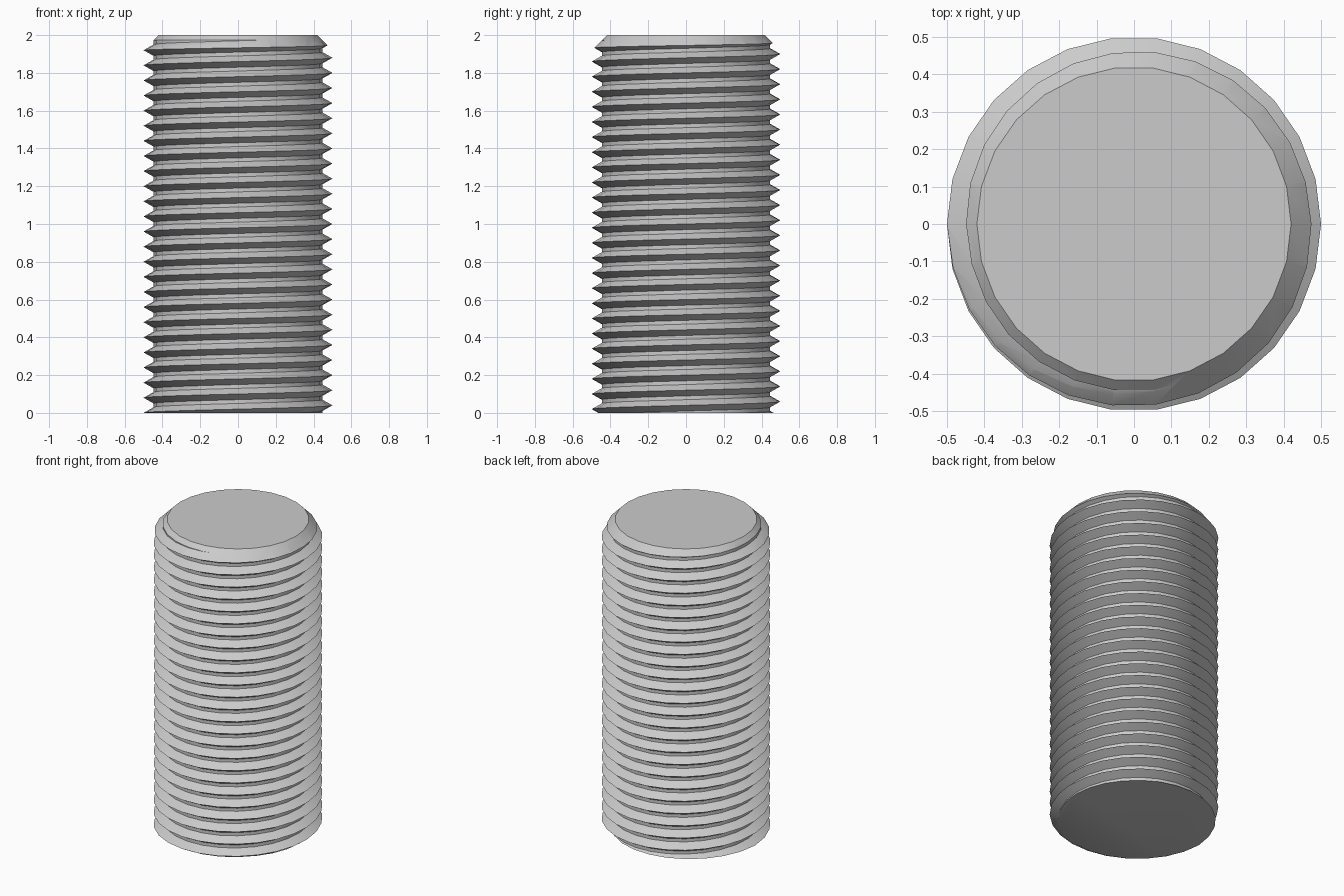
import bpy, bmesh, math
from mathutils import Vector

old = bpy.data.objects.get("Cube")
if old:
    bpy.data.objects.remove(old, do_unlink=True)

LENGTH, PITCH = 2.0, 0.08
CREST, ROOT, TIP = 0.5, 0.447, 0.42
STEPS = 26            # facets per turn
FLANK = 0.03          # height of each sloping thread face

steel = bpy.data.materials.new("light grey steel")
steel.use_nodes = True
steel.diffuse_color = (0.6, 0.6, 0.6, 1)
steel.node_tree.nodes["Principled BSDF"].inputs["Base Color"].default_value = (0.6, 0.6, 0.6, 1)


def add_object(name, bm):
    bmesh.ops.recalc_face_normals(bm, faces=bm.faces[:])
    mesh = bpy.data.meshes.new(name)
    bm.to_mesh(mesh)
    bm.free()
    mesh.materials.append(steel)
    obj = bpy.data.objects.new(name, mesh)
    bpy.context.collection.objects.link(obj)
    return obj


# Right-handed thread: one tooth profile swept along a helix, overlong at both ends
bm = bmesh.new()
profile = [(ROOT, -FLANK), (CREST, 0), (ROOT, FLANK), (ROOT, PITCH - FLANK)]
turns = int(LENGTH / PITCH) + 4
columns = []
for i in range(turns * STEPS + 1):
    a = math.tau * i / STEPS
    rise = PITCH * (i / STEPS - 2.5)
    columns.append([bm.verts.new((r * math.cos(a), r * math.sin(a), z + rise))
                    for r, z in profile])
for a, b in zip(columns, columns[1:]):
    for j in range(3):
        bm.faces.new((a[j], b[j], b[j + 1], a[j + 1]))
bmesh.ops.remove_doubles(bm, verts=bm.verts[:], dist=1e-4)

# Trim the sweep square and close both ends
for z, side in ((0, -1), (LENGTH, 1)):
    bmesh.ops.bisect_plane(bm, geom=bm.verts[:] + bm.edges[:] + bm.faces[:], dist=1e-5,
                           plane_co=(0, 0, z), plane_no=(0, 0, side), clear_outer=True)
    rim = [e for e in bm.edges if e.is_boundary and all(abs(v.co.z - z) < 1e-4 for v in e.verts)]
    bmesh.ops.contextual_create(bm, geom=rim)
stud = add_object("threaded_stud", bm)

# Chamfered envelope that bevels the top end
bm = bmesh.new()
rings = []
for r, z in ((0.7, -0.2), (0.7, LENGTH - 0.28), (TIP, LENGTH), (TIP, LENGTH + 0.1)):
    rings.append([bm.verts.new((r * math.cos(math.tau * k / STEPS),
                                r * math.sin(math.tau * k / STEPS), z)) for k in range(STEPS)])
for lo, hi in zip(rings, rings[1:]):
    for k in range(STEPS):
        n = (k + 1) % STEPS
        bm.faces.new((lo[k], lo[n], hi[n], hi[k]))
bm.faces.new(rings[0])
bm.faces.new(rings[-1])
envelope = add_object("chamfer_cutter", bm)
envelope.hide_render = True

cut = stud.modifiers.new("Chamfer", 'BOOLEAN')
cut.operation = 'INTERSECT'
cut.solver = 'EXACT'
cut.object = envelope
bpy.context.view_layer.objects.active = stud
stud.select_set(True)
bpy.ops.object.modifier_apply(modifier=cut.name)
bpy.data.objects.remove(envelope, do_unlink=True)
bpy.ops.object.shade_smooth_by_angle(angle=math.radians(30))
